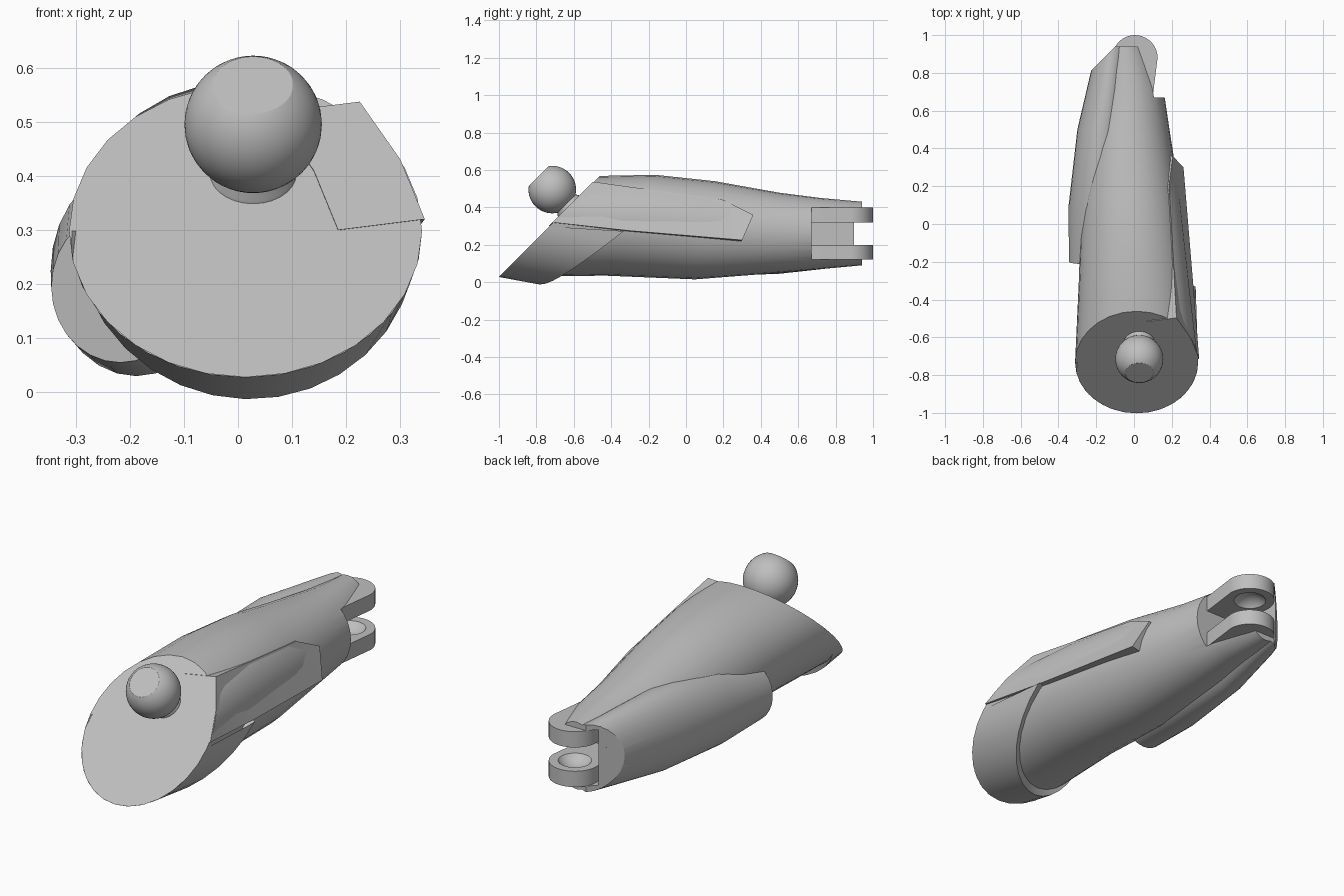
import bpy
import bmesh
from math import sin, cos, pi, radians
from mathutils import Vector, Matrix

cube = bpy.data.objects.get("Cube")
if cube:
    bpy.data.objects.remove(cube)

grey = bpy.data.materials.new("plain grey")
grey.use_nodes = True
COLOUR = (0.52, 0.52, 0.52, 1)
grey.diffuse_color = COLOUR
grey.node_tree.nodes["Principled BSDF"].inputs["Base Color"].default_value = COLOUR

SIDES = 28
TILT = Vector((0, -1, 1)).normalized()      # direction the shoulder face looks


def finish(name, bm):
    bmesh.ops.recalc_face_normals(bm, faces=bm.faces)
    mesh = bpy.data.meshes.new(name)
    bm.to_mesh(mesh)
    bm.free()
    mesh.materials.append(grey)
    ob = bpy.data.objects.new(name, mesh)
    bpy.context.collection.objects.link(ob)
    return ob


def smooth(ob, angle=30):
    bpy.ops.object.select_all(action='DESELECT')
    ob.select_set(True)
    bpy.context.view_layer.objects.active = ob
    bpy.ops.object.shade_smooth_by_angle(angle=radians(angle))


def cut(ob, cutter):
    # Subtract the cutter for good, then drop it
    bpy.context.view_layer.objects.active = ob
    mod = ob.modifiers.new("cut", 'BOOLEAN')
    mod.operation, mod.solver, mod.object = 'DIFFERENCE', 'EXACT', cutter
    bpy.ops.object.modifier_apply(modifier=mod.name)
    bpy.data.objects.remove(cutter)


def box(name, low, high, turn=0):
    low, high = Vector(low), Vector(high)
    bm = bmesh.new()
    bmesh.ops.create_cube(bm, size=1)
    bmesh.ops.scale(bm, vec=high - low, verts=bm.verts)
    bmesh.ops.translate(bm, vec=(low + high) / 2, verts=bm.verts)
    bmesh.ops.rotate(bm, cent=(low + high) / 2,
                     matrix=Matrix.Rotation(turn, 3, 'Z'), verts=bm.verts)
    ob = finish(name, bm)
    ob.hide_render = True
    return ob


def oval(station, a):
    # Point at angle a of a section: y, lean, then x and z limits
    y, lean, x0, x1, z0, z1 = station
    dz = (z1 - z0) / 2 * sin(a)
    return Vector(((x0 + x1) / 2 + (x1 - x0) / 2 * cos(a), y + lean * dz, (z0 + z1) / 2 + dz))


def bridge(bm, rings, closed=True):
    for r, s in zip(rings, rings[1:]):
        for i in range(len(r) if closed else len(r) - 1):
            j = (i + 1) % len(r)
            bm.faces.new((r[i], r[j], s[j], s[i]))


def loft(name, stations):
    bm = bmesh.new()
    rings = [[bm.verts.new(oval(s, 2 * pi * i / SIDES)) for i in range(SIDES)] for s in stations]
    bridge(bm, rings)
    bm.faces.new(rings[0])
    bm.faces.new(rings[-1])
    return finish(name, bm)


def wrist_cuts(ob):
    # Open pocket for the hinge, and a slanted end on the right-hand side
    cut(ob, box("hinge_pocket_cutter", (-0.14, 0.67, 0.12), (0.5, 1.2, 0.4)))
    cut(ob, box("slant_cutter", (-0.736, 0.756, -0.5), (-0.096, 1.396, 1), pi / 4))


# Main limb, sliced at 45 degrees at the front
FRONT = (-0.732, 1, -0.312, 0.34, 0.028, 0.568)
body = loft("limb_body", [
    FRONT,
    (-0.3, 0.5, -0.292, 0.292, 0.035, 0.574),
    (0.1, 0.2, -0.28, 0.25, 0.015, 0.54),
    (0.5, 0, -0.24, 0.188, 0.05, 0.478),
    (0.72, 0, -0.2, 0.155, 0.07, 0.45),
    (0.94, 0, -0.16, 0.07, 0.09, 0.43)])
wrist_cuts(body)
smooth(body)

# Raised muscle shell on the right-hand side
bulge = loft("side_bulge", [
    (-0.2, -0.1, -0.345, -0.09, 0.055, 0.335),
    (0.1, 0, -0.346, -0.03, 0.03, 0.42),
    (0.5, 0, -0.3, -0.04, 0.045, 0.455),
    (0.82, 0, -0.225, -0.02, 0.08, 0.435),
    (0.94, 0, -0.18, -0.02, 0.09, 0.43)])
wrist_cuts(bulge)
smooth(bulge)

# Cuff lip wrapping under the front, wide on the left and thin on the right
bm = bmesh.new()
rows = [[], [], []]
STEPS = 16
for i in range(STEPS + 1):
    t = i / STEPS
    p = oval(FRONT, -pi * t)
    drop = sin(pi * t)
    depth = 0.4 * (1 - t) + 0.02 * drop
    rows[0].append(bm.verts.new(p))
    rows[1].append(bm.verts.new((p.x * 0.96, p.y + depth, p.z - 0.028 * drop - 0.025 * (1 - t))))
    rows[2].append(bm.verts.new((p.x * 0.8, p.y + depth + 0.02, p.z + 0.07 * drop)))
bridge(bm, rows, closed=False)
smooth(finish("cuff_lip", bm))

# Flat armour panel on the left-hand side
outline = [(0.225, -0.497, 0.537), (0.3, -0.604, 0.43), (0.345, -0.714, 0.32),
           (0.312, -0.3, 0.275), (0.262, 0.3, 0.225), (0.205, 0.36, 0.36), (0.185, 0.2, 0.44)]
bm = bmesh.new()
outer = [bm.verts.new(p) for p in outline]
inner = [bm.verts.new((x - 0.16, y - 0.02, z - 0.02)) for x, y, z in outline]
bridge(bm, [outer, inner])
bm.faces.new(outer)
bm.faces.new(inner)
bmesh.ops.triangulate(bm, faces=[f for f in bm.faces if len(f.verts) > 4])
smooth(finish("side_panel", bm), 15)

# Ball joint with a flat on its outer end
BALL, RADIUS = Vector((0.028, -0.715, 0.495)), 0.127
turn = TILT.to_track_quat('Z', 'Y').to_matrix().to_4x4()
bm = bmesh.new()
bmesh.ops.create_uvsphere(bm, u_segments=40, v_segments=24, radius=RADIUS)
flat = bmesh.ops.bisect_plane(bm, geom=bm.verts[:] + bm.edges[:] + bm.faces[:],
                              plane_co=(0, 0, 0.103), plane_no=(0, 0, 1), clear_outer=True)
bmesh.ops.contextual_create(bm, geom=[e for e in flat["geom_cut"] if isinstance(e, bmesh.types.BMEdge)])
bmesh.ops.transform(bm, matrix=Matrix.Translation(BALL) @ turn, verts=bm.verts)
smooth(finish("ball_joint", bm), 20)

# Flared neck between ball and limb
bm = bmesh.new()
rings = []
for radius, height in ((0.082, -0.14), (0.079, -0.12), (0.064, -0.1), (0.06, -0.06)):
    rings.append([bm.verts.new((radius * cos(2 * pi * i / SIDES), radius * sin(2 * pi * i / SIDES), height))
                  for i in range(SIDES)])
bridge(bm, rings)
bmesh.ops.transform(bm, matrix=Matrix.Translation(BALL) @ turn, verts=bm.verts)
smooth(finish("ball_neck", bm), 60)

# Two hinge lugs with round dimples on their facing sides
for name, low in (("lower_hinge_lug", 0.12), ("upper_hinge_lug", 0.32)):
    shape = [(0.005 + 0.12 * cos(pi * i / 20), 0.88 + 0.12 * sin(pi * i / 20)) for i in range(21)]
    shape += [(-0.1, 0.6), (0.09, 0.6)]
    bm = bmesh.new()
    rings = [[bm.verts.new((x, y, z)) for x, y in shape] for z in (low, low + 0.08)]
    bridge(bm, rings)
    for ring in rings:
        bm.faces.new(ring)
    lug = finish(name, bm)
    bm = bmesh.new()
    bmesh.ops.create_uvsphere(bm, u_segments=32, v_segments=20, radius=0.098,
                              matrix=Matrix.Translation((0.005, 0.88, 0.26)))
    cut(lug, finish("dimple_cutter", bm))
    smooth(lug)
